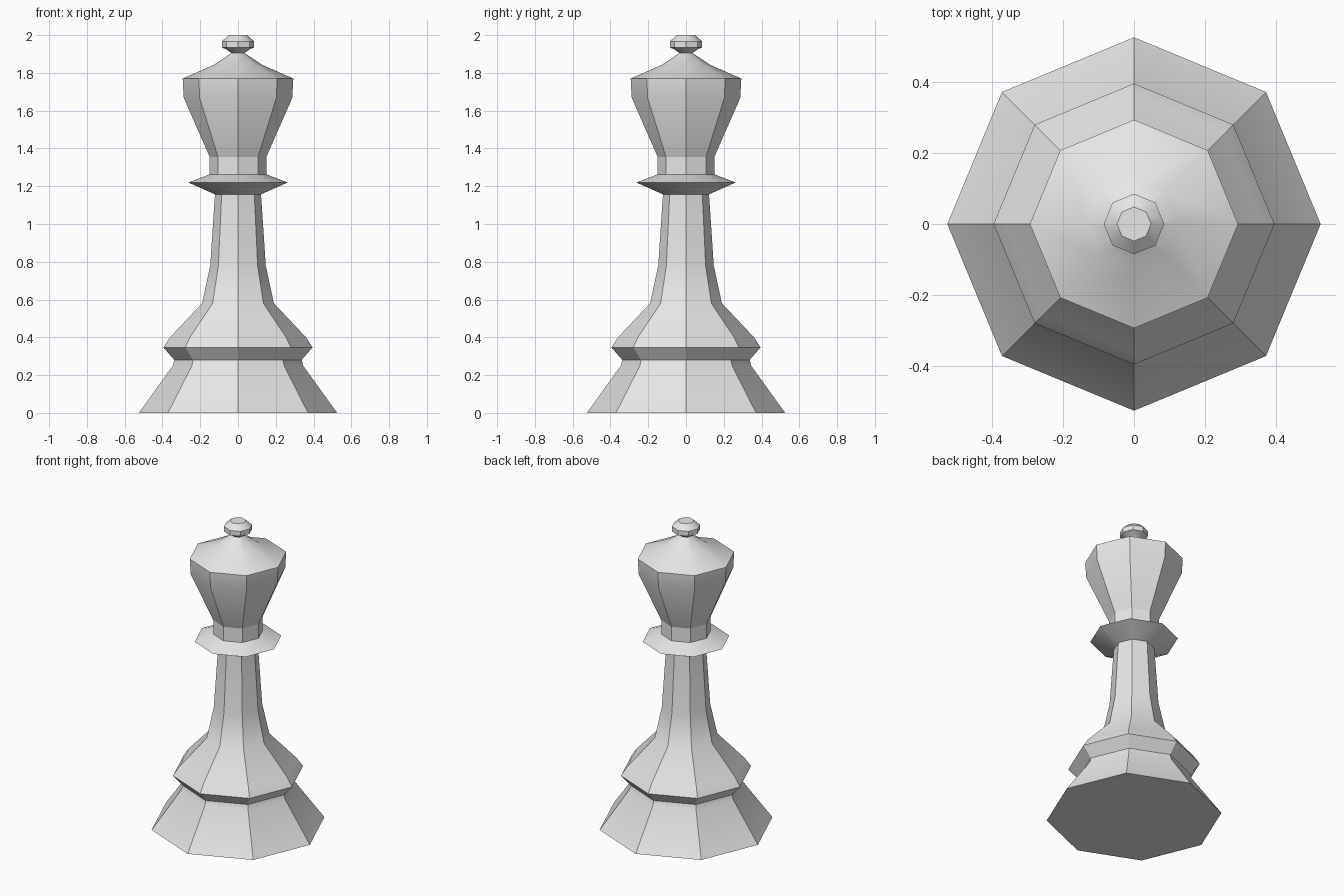
import bpy
import bmesh
from math import cos, sin, pi, radians

cube = bpy.data.objects.get("Cube")
if cube:
    bpy.data.objects.remove(cube, do_unlink=True)

SIDES = 8

grey = bpy.data.materials.new("light_grey")
grey.use_nodes = True
colour = (0.8, 0.8, 0.8, 1.0)
grey.diffuse_color = colour
grey.node_tree.nodes["Principled BSDF"].inputs["Base Color"].default_value = colour


def turned_part(name, profile, cap_bottom=False, cap_top=False):
    """Turn a (radius, height) profile into an eight-sided part."""
    bm = bmesh.new()
    rings = [[bm.verts.new((r * cos(2 * pi * i / SIDES), r * sin(2 * pi * i / SIDES), z))
              for i in range(SIDES)] for r, z in profile]
    for low, high in zip(rings, rings[1:]):
        for i in range(SIDES):
            j = (i + 1) % SIDES
            bm.faces.new((low[i], low[j], high[j], high[i]))
    if cap_bottom:
        bm.faces.new(rings[0][::-1])
    if cap_top:
        bm.faces.new(rings[-1])
    mesh = bpy.data.meshes.new(name)
    bm.to_mesh(mesh)
    bm.free()
    mesh.materials.append(grey)
    obj = bpy.data.objects.new(name, mesh)
    bpy.context.collection.objects.link(obj)
    bpy.ops.object.select_all(action='DESELECT')
    obj.select_set(True)
    bpy.context.view_layer.objects.active = obj
    bpy.ops.object.shade_smooth_by_angle(angle=radians(31))


# Flared foot, rounded shoulder and tapering stem
turned_part("base_and_stem", [
    (0.525, 0), (0.345, 0.25), (0.337, 0.28), (0.395, 0.347),
    (0.36, 0.40), (0.19, 0.58), (0.147, 0.78), (0.122, 1.157)], cap_bottom=True)

# Sharp collar and the neck above it
turned_part("collar", [
    (0.122, 1.157), (0.263, 1.22), (0.15, 1.263), (0.15, 1.355)])

# Flared head with a sloping crown
turned_part("head", [
    (0.15, 1.355), (0.287, 1.667), (0.293, 1.77), (0.13, 1.842), (0.035, 1.905)])

# Small knob on top
turned_part("finial", [
    (0.035, 1.905), (0.06, 1.923), (0.085, 1.935), (0.085, 1.967),
    (0.048, 2.0)], cap_top=True)
